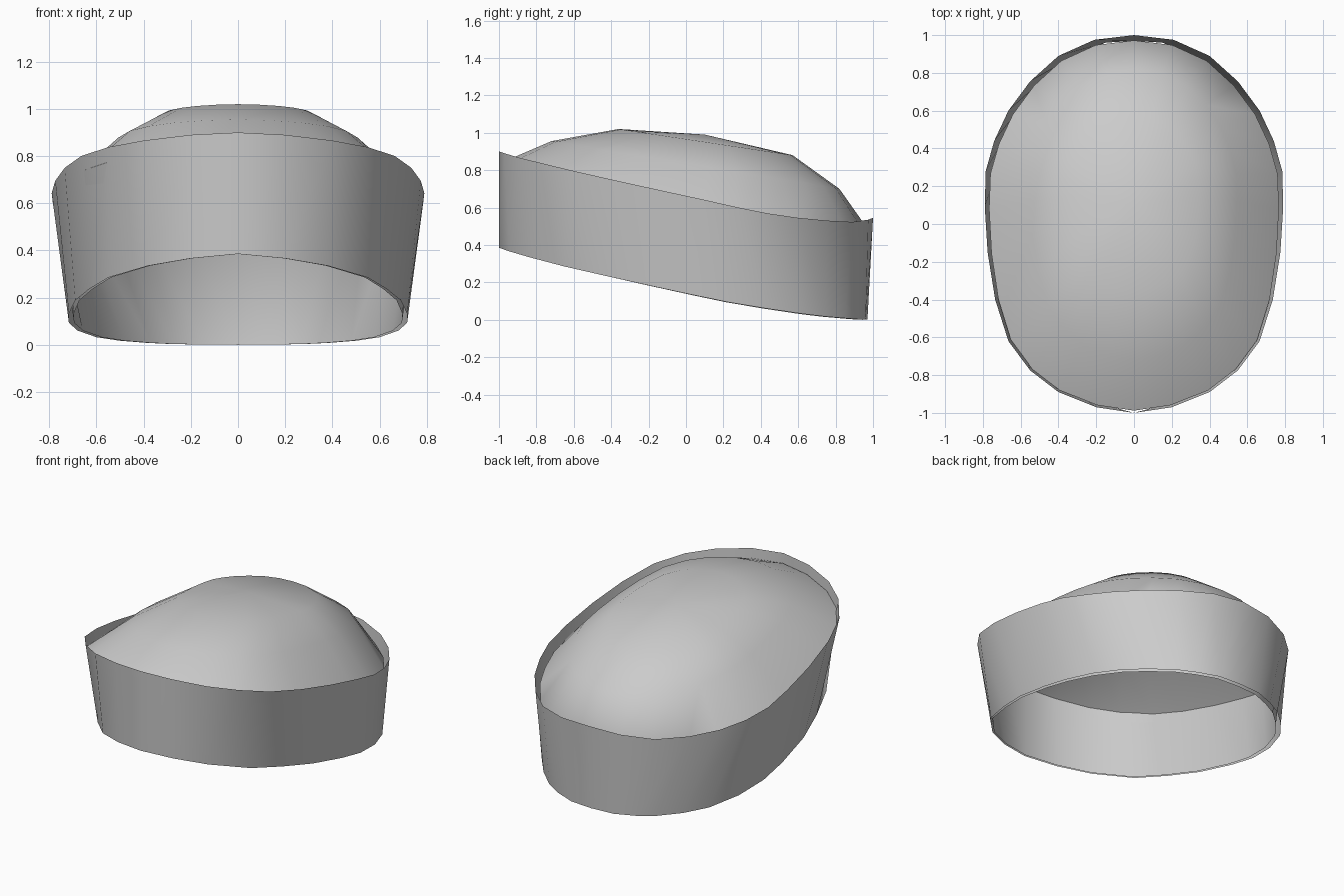
import bpy, math

if "Cube" in bpy.data.objects:
    bpy.data.objects.remove(bpy.data.objects["Cube"])

# Half outlines from front (-y) round to back (+y): x, y, z
RIM = [(0, -1, .90), (.2, -.97, .89), (.4, -.89, .866), (.55, -.775, .838),
       (.665, -.62, .80), (.735, -.4, .75), (.775, -.15, .695), (.79, .09, .643),
       (.785, .28, .60), (.74, .44, .568), (.665, .6, .545), (.55, .755, .53),
       (.4, .89, .523), (.21, .975, .535), (0, 1, .545)]
HEM = [(0, -1, .385), (.2, -.945, .366), (.38, -.84, .335), (.55, -.65, .285),
       (.63, -.44, .237), (.69, -.22, .188), (.717, .04, .132), (.717, .23, .093),
       (.68, .43, .06), (.6, .62, .032), (.5, .745, .017), (.385, .85, .008),
       (.28, .91, .003), (.15, .96, .001), (0, .97, 0)]


def full(half):
    """Mirror a half outline into a closed loop."""
    return half + [(-x, y, z) for x, y, z in half[-2:0:-1]]


def inset(half, drop):
    """Loop just inside an outline, tighter at the front than the back."""
    return [(x * (.972 - .012 * y), y * .98 - .008, z - drop) for x, y, z in full(half)]


def scaled(sx, sy, oy, height):
    """Rim loop squeezed in plan, with a height rule."""
    return [(x * sx, y * sy + oy, height(y)) for x, y, z in full(RIM)]


def loft(name, loops, pole=None):
    n = len(loops[0])
    verts = [p for loop in loops for p in loop]
    faces = [(a * n + i, a * n + (i + 1) % n, (a + 1) * n + (i + 1) % n, (a + 1) * n + i)
             for a in range(len(loops) - 1) for i in range(n)]
    if pole:
        verts.append(pole)
        base = (len(loops) - 1) * n
        faces += [(base + i, base + (i + 1) % n, len(verts) - 1) for i in range(n)]
    mesh = bpy.data.meshes.new(name)
    mesh.from_pydata(verts, [], faces)
    ob = bpy.data.objects.new(name, mesh)
    bpy.context.collection.objects.link(ob)
    bpy.context.view_layer.objects.active = ob
    bpy.ops.object.select_all(action='DESELECT')
    ob.select_set(True)
    bpy.ops.object.shade_smooth_by_angle(angle=math.radians(40))
    return ob


# Flared outer band of the cap
loft("hat_band", [full(HEM), full(RIM)])

# Domed crown, with its lining running down inside the band to the hem
loft("crown", [
    inset(HEM, 0),
    inset(RIM, .06),
    scaled(.69, .77, .05, lambda y: .8275 - .1275 * y),
    scaled(.44, .465, .105, lambda y: .95 - .07 * y),
], pole=(0, .1, .99))
